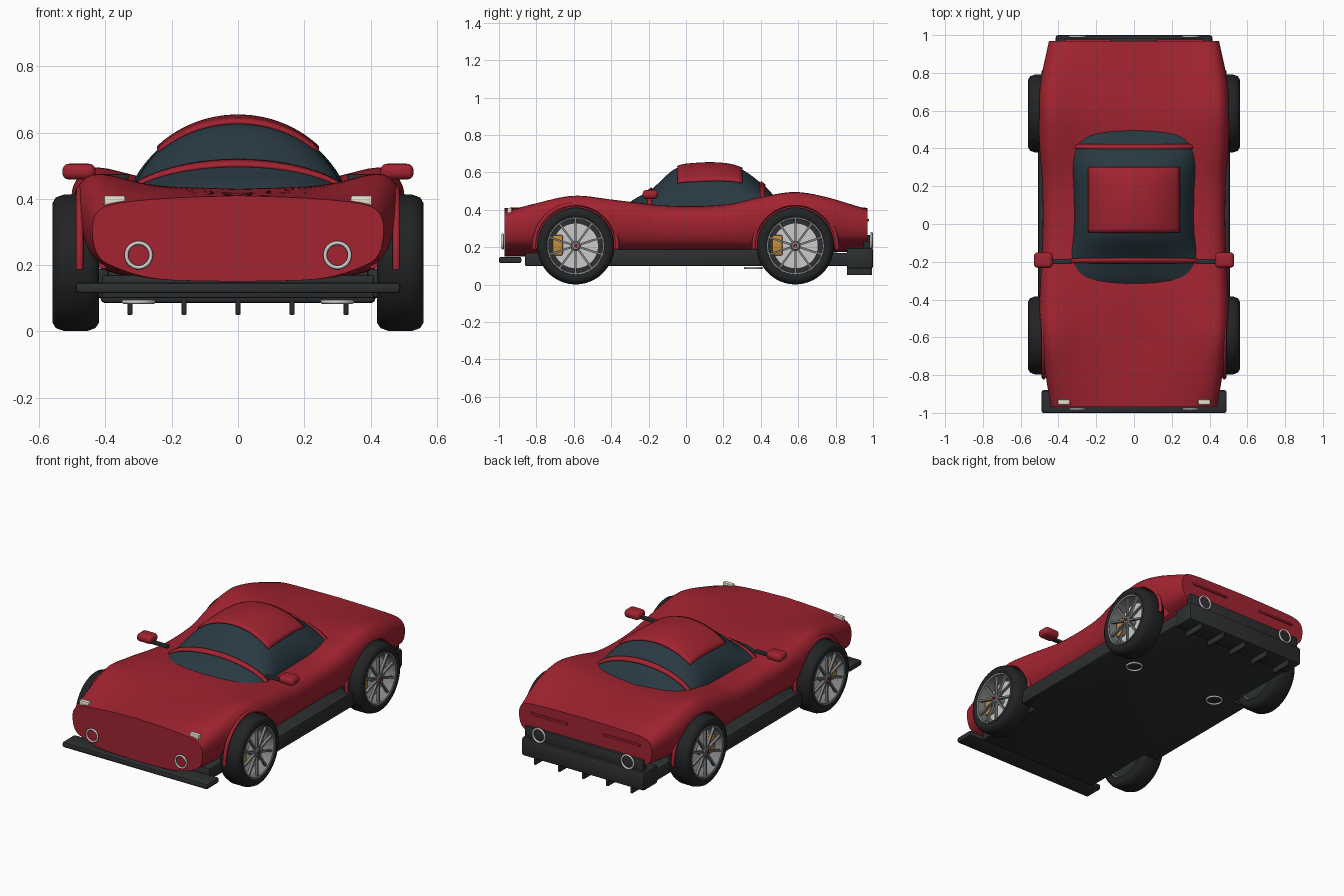
import bpy, bmesh
from math import sin, cos, pi, radians
from mathutils import Matrix, Vector

if "Cube" in bpy.data.objects:
    bpy.data.objects.remove(bpy.data.objects["Cube"])


def mat(name, rgb):
    m = bpy.data.materials.new(name)
    m.diffuse_color = (*rgb, 1)
    m.use_nodes = True
    m.node_tree.nodes["Principled BSDF"].inputs["Base Color"].default_value = m.diffuse_color
    return m


RED = mat("red_paint", (0.36, 0.017, 0.03))
GLASS = mat("dark_glass", (0.022, 0.042, 0.055))
BLACK = mat("black_trim", (0.025, 0.028, 0.03))
RUBBER = mat("rubber", (0.015, 0.017, 0.018))
CREAM = mat("cream_lamp", (0.8, 0.75, 0.6))
ORANGE = mat("orange_caliper", (0.55, 0.27, 0.05))
METAL = mat("wheel_metal", (0.22, 0.23, 0.24))


def finish(name, bm, m, angle=40):
    bmesh.ops.recalc_face_normals(bm, faces=bm.faces)
    me = bpy.data.meshes.new(name)
    bm.to_mesh(me)
    bm.free()
    me.shade_smooth()
    me.set_sharp_from_angle(angle=radians(angle))
    if m:
        me.materials.append(m)
    ob = bpy.data.objects.new(name, me)
    bpy.context.collection.objects.link(ob)
    return ob


def grid(rows, ring=False, caps=False, loop=False):
    bm = bmesh.new()
    v = [[bm.verts.new(p) for p in r] for r in rows]
    n, k = len(v), len(v[0])
    for i in range(n if loop else n - 1):
        for j in range(k if ring else k - 1):
            a, b = v[i], v[(i + 1) % n]
            bm.faces.new((a[j], a[(j + 1) % k], b[(j + 1) % k], b[j]))
    if caps:
        bm.faces.new(v[0])
        bm.faces.new(v[-1])
    return bm


def box(name, lo, hi, m, bevel=0.005, seg=2):
    bm = bmesh.new()
    bmesh.ops.create_cube(bm, size=1)
    lo, hi = Vector(lo), Vector(hi)
    for v in bm.verts:
        v.co = (lo + hi) / 2 + Vector(a * b for a, b in zip(v.co, hi - lo))
    bmesh.ops.bevel(bm, geom=bm.edges[:], offset=bevel, segments=seg, affect='EDGES', profile=0.5)
    return finish(name, bm, m)


def lathe(name, prof, cy, cz, s, m, n=48):
    rows = [[(s * x, cy + r * cos(2 * pi * i / n), cz + r * sin(2 * pi * i / n)) for x, r in prof]
            for i in range(n)]
    return finish(name, grid(rows, ring=True, loop=True), m)


def torus(name, c, R, r, axis, m, a0=0, a1=2 * pi, n=48):
    full = a1 - a0 > 6.2
    rows = []
    for i in range(n if full else n + 1):
        a = a0 + (a1 - a0) * i / n
        row = []
        for j in range(12):
            b = 2 * pi * j / 12
            p, q, t = (R + r * cos(b)) * cos(a), (R + r * cos(b)) * sin(a), r * sin(b)
            d = {'x': (t, p, q), 'y': (p, t, q), 'z': (p, q, t)}[axis]
            row.append(Vector(c) + Vector(d))
        rows.append(row)
    return finish(name, grid(rows, ring=True, loop=full, caps=not full), m)


def interp(tab, t):
    # smooth Hermite lookup in rows of (t, values...)
    n = len(tab)
    i = max(k for k in range(n - 1) if tab[k][0] <= t + 1e-9)

    def tan(k, c):
        a, b = tab[max(k - 1, 0)], tab[min(k + 1, n - 1)]
        return (b[c] - a[c]) / (b[0] - a[0])
    h = tab[i + 1][0] - tab[i][0]
    u = (t - tab[i][0]) / h
    return [(2 * u**3 - 3 * u**2 + 1) * tab[i][c] + (u**3 - 2 * u**2 + u) * h * tan(i, c)
            + (3 * u**2 - 2 * u**3) * tab[i + 1][c] + (u**3 - u**2) * h * tan(i + 1, c)
            for c in range(1, len(tab[0]))]


# body: stations of y, half width, shoulder z, centre z, bottom z
BODY = [(-.97, .44, .385, .41, .15), (-.8, .468, .435, .415, .15), (-.6, .497, .475, .42, .15),
        (-.4, .50, .455, .43, .15), (-.1, .485, .42, .42, .15), (.2, .485, .425, .42, .15),
        (.4, .50, .468, .43, .15), (.58, .505, .495, .44, .16), (.75, .495, .468, .43, .17),
        (.97, .45, .40, .41, .18)]
rows = []
for i in range(61):
    y = -.97 + 1.94 * i / 60
    w, zs, zc, zb = interp(BODY, y)
    h = zs - zb
    half = [(0, 0, zb), (1, .55 * w, zb + .008), (2, .85 * w, zb + .045), (3, .965 * w, zb + .35 * h),
            (4, w, zb + .66 * h), (5, .965 * w, zb + .89 * h), (6, .84 * w, zs),
            (7, .5 * w, zc + .35 * (zs - zc)), (8, 0, zc)]
    pts = [interp(half, 8 * k / 32) for k in range(33)]
    rows.append([(x, y, z) for x, z in pts] + [(-x, y, z) for x, z in pts[-2:0:-1]])
body = finish("body_shell", grid(rows, ring=True, caps=True), RED)

# wheel arch cut-outs
AXLES = (-.59, .585)
cut = bmesh.new()
for s in (-1, 1):
    for y in AXLES:
        bmesh.ops.create_cone(cut, cap_ends=True, segments=64, radius1=.216, radius2=.216, depth=.4,
                              matrix=Matrix.Translation((s * .60, y, .207)) @ Matrix.Rotation(pi / 2, 4, 'Y'))
cutter = finish("arch_cutter", cut, RED)
cutter.hide_render = True
mod = body.modifiers.new("arches", 'BOOLEAN')
mod.operation, mod.object, mod.solver = 'DIFFERENCE', cutter, 'EXACT'
bpy.context.view_layer.objects.active = body
bpy.ops.object.modifier_apply(modifier="arches")
bpy.data.objects.remove(cutter)
body.data.shade_smooth()
body.data.set_sharp_from_angle(angle=radians(40))

# cabin: stations of y, half width, top z
CAB = [(-.34, .34, .41), (-.28, .355, .455), (-.19, .35, .505), (-.06, .325, .618), (.05, .32, .641),
       (.2, .325, .641), (.3, .335, .615), (.41, .34, .535), (.47, .33, .475), (.52, .29, .40)]


def patch(name, y0, y1, xmax, lift, m, ny, nx=40, thick=0):
    rows = []
    for i in range(ny + 1):
        y = y0 + (y1 - y0) * i / ny
        w, zt = interp(CAB, y)
        row = []
        for j in range(nx + 1):
            u = 2 * j / nx - 1
            x = w * sin(u * pi / 2) if xmax is None else xmax * u
            row.append((x, y, .385 + lift + (zt - .385) * max(0, 1 - (x / w)**2)**.55))
        rows.append(row)
    ob = finish(name, grid(rows), m)
    if thick:
        mod = ob.modifiers.new("thickness", 'SOLIDIFY')
        mod.thickness, mod.offset = thick, 0
    return ob


patch("cabin_glass", -.34, .52, None, 0, GLASS, 40)
patch("roof_panel", -.045, .3, .24, .004, RED, 16, 24, .012)
patch("windscreen_strip", -.205, -.182, None, .003, RED, 2, 40, .014)
patch("rear_window_strip", .398, .42, None, .003, RED, 2, 40, .014)

# floor, splitter, diffuser, rear panel
box("floor_pan", (-.41, -.86, .10), (.41, .88, .17), BLACK)
box("front_splitter", (-.49, -1, .115), (.49, -.88, .148), BLACK, .01)
box("diffuser", (-.415, .86, .085), (.415, 1, .197), BLACK, .014)
box("rear_panel", (-.40, .95, .19), (.40, .985, .265), BLACK)
for i in range(5):
    x = (i - 2) * .163
    box("diffuser_fin", (x - .007, .86, .05), (x + .007, .995, .095), BLACK, .002)

for s in (-1, 1):
    def sbox(name, x0, x1, y0, y1, z0, z1, m, bv=.005, seg=2):
        a, b = sorted((s * x0, s * x1))
        return box(name, (a, y0, z0), (b, y1, z1), m, bv, seg)

    # skirts, mirrors and lamps
    sbox("side_skirt", .39, .507, -.40, .40, .10, .19, BLACK, .01)
    sbox("mirror_housing", .43, .53, -.232, -.15, .458, .506, RED, .02, 4)
    sbox("mirror_arm", .33, .445, -.212, -.185, .457, .475, BLACK)
    sbox("front_lamp", .34, .405, -.957, -.93, .378, .41, CREAM, .006)
    sbox("tail_lamp", .12, .37, .96, .978, .338, .352, RED, .003)
    torus("front_ring", (s * .30, -.98, .23), .037, .006, 'y', None)
    torus("rear_ring", (s * .30, .993, .235), .040, .006, 'y', None)
    torus("underside_ring", (s * .30, .36, .089), .045, .006, 'z', None)

    # wheels
    for y in AXLES:
        torus("arch_lip", (s * .478, y, .207), .222, .011, 'x', RED, radians(-5), radians(185))
        lathe("tyre", [(.42, .15), (.42, .182), (.43, .197), (.455, .206), (.525, .206), (.55, .197),
                       (.56, .18), (.558, .16), (.55, .15)], y, .207, s, RUBBER, 64)
        lathe("wheel_rim", [(.43, .153), (.548, .153), (.557, .152), (.555, .144), (.43, .142)], y, .207, s, METAL, 64)
        lathe("wheel_back", [(.44, .001), (.44, .148), (.455, .148), (.455, .001)], y, .207, s, BLACK)
        lathe("brake_disc", [(.485, .001), (.485, .122), (.498, .122), (.498, .001)], y, .207, s, None)
        lathe("wheel_hub", [(.45, .001), (.45, .028), (.545, .028), (.553, .02), (.553, .001)], y, .207, s, METAL, 24)
        lathe("hub_cap", [(.55, .001), (.55, .010), (.558, .009), (.558, .001)], y, .207, s, RED, 16)
        sbox("brake_caliper", .475, .522, y - .125, y - .068, .155, .265, ORANGE, .01)
        sp = bmesh.new()
        for k in range(10):
            a = 2 * pi * k / 10 + pi / 2
            bmesh.ops.create_cube(sp, size=1, matrix=Matrix.Translation((s * .54, y, .207))
                                  @ Matrix.Rotation(a, 4, 'X') @ Matrix.Translation((0, .085, 0))
                                  @ Matrix.Diagonal((.016, .13, .011, 1)))
        finish("wheel_spokes", sp, METAL)
